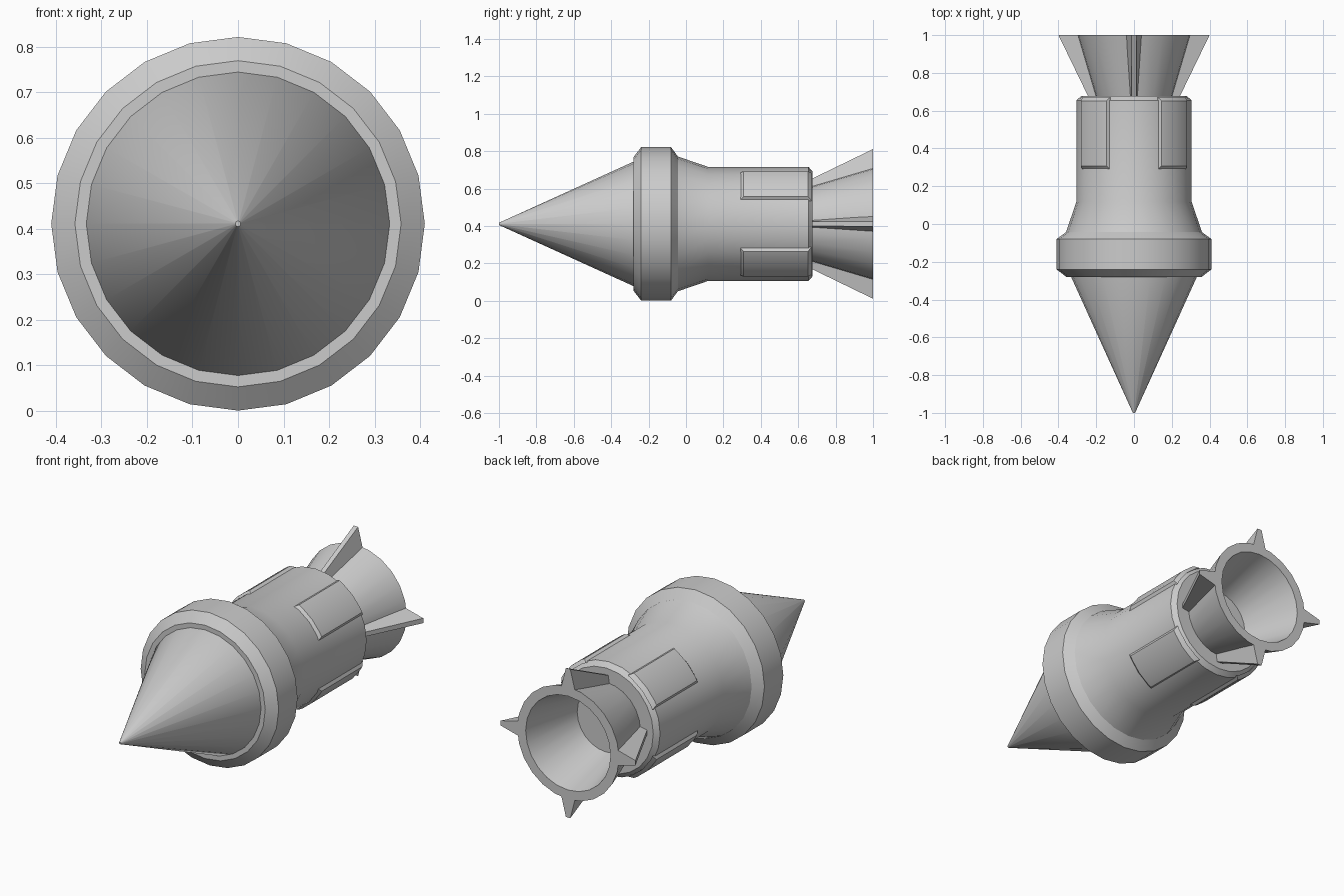
import bpy, bmesh, math

if "Cube" in bpy.data.objects:
    bpy.data.objects.remove(bpy.data.objects["Cube"])

CZ = 0.411      # height of the long axis
SIDES = 24


def finish(bm, name):
    bmesh.ops.recalc_face_normals(bm, faces=bm.faces[:])
    me = bpy.data.meshes.new(name)
    bm.to_mesh(me)
    bm.free()
    ob = bpy.data.objects.new(name, me)
    bpy.context.collection.objects.link(ob)
    bpy.ops.object.select_all(action='DESELECT')
    ob.select_set(True)
    bpy.context.view_layer.objects.active = ob
    bpy.ops.object.shade_smooth_by_angle(angle=math.radians(25))
    return ob


def polar(r, a, y):
    return (r * math.cos(a), y, CZ + r * math.sin(a))


def lathe(name, profile):
    """Revolve (y, radius) points about the long axis and cap both ends."""
    bm = bmesh.new()
    rings = [[bm.verts.new(polar(r, 2 * math.pi * i / SIDES, y))
              for i in range(SIDES)] for y, r in profile]
    for a, b in zip(rings, rings[1:]):
        for i in range(SIDES):
            j = (i + 1) % SIDES
            bm.faces.new((a[i], a[j], b[j], b[i]))
    bm.faces.new(rings[0])
    bm.faces.new(rings[-1])
    return finish(bm, name)


# Pointed nose, sitting on the front of the collar
lathe("nose_cone", [(-1.0, 0.006), (-0.28, 0.333), (-0.27, 0.333)])

# Collar, tapered neck and straight barrel with chamfered end
lathe("body", [(-0.28, 0.358), (-0.24, 0.41), (-0.08, 0.41), (-0.043, 0.36),
               (0.118, 0.305), (0.655, 0.305), (0.677, 0.28)])

# Hollow flared nozzle
lathe("nozzle", [(0.665, 0.20), (1.0, 0.302), (1.0, 0.252), (0.68, 0.17)])


# Raised curved panels with sloping edges on the four diagonals
def panel(name, centre):
    bm = bmesh.new()

    def grid(r, half, y0, y1):
        return [[bm.verts.new(polar(r, math.radians(centre + half * t), y))
                 for t in (-1, -0.75, 0, 0.75, 1)] for y in (y0, y1)]
    low = grid(0.298, 20.5, 0.285, 0.672)
    top = grid(0.317, 17.5, 0.308, 0.652)
    for g in (low, top):
        for i in range(4):
            bm.faces.new((g[0][i], g[0][i + 1], g[1][i + 1], g[1][i]))
    for k in (0, 1):
        for i in range(4):
            bm.faces.new((low[k][i], low[k][i + 1], top[k][i + 1], top[k][i]))
    for e in (0, 4):
        bm.faces.new((low[0][e], low[1][e], top[1][e], top[0][e]))
    finish(bm, name)


# Tapered fins running along the nozzle
def fin(name, angle):
    a = math.radians(angle)
    ca, sa = math.cos(a), math.sin(a)
    bm = bmesh.new()
    ends = []
    for y, r_in, r_out, w_in, w_out in ((0.67, 0.19, 0.24, 0.02, 0.012),
                                        (1.0, 0.28, 0.40, 0.044, 0.013)):
        ends.append([bm.verts.new((r * ca - w * sa, y, CZ + r * sa + w * ca))
                     for r, w in ((r_in, -w_in), (r_out, -w_out),
                                  (r_out, w_out), (r_in, w_in))])
    for e in ends:
        bm.faces.new(e)
    for i in range(4):
        j = (i + 1) % 4
        bm.faces.new((ends[0][i], ends[0][j], ends[1][j], ends[1][i]))
    finish(bm, name)


for n in range(4):
    panel(f"side_panel_{n + 1}", 45 + 90 * n)
    fin(f"tail_fin_{n + 1}", 90 * n)
